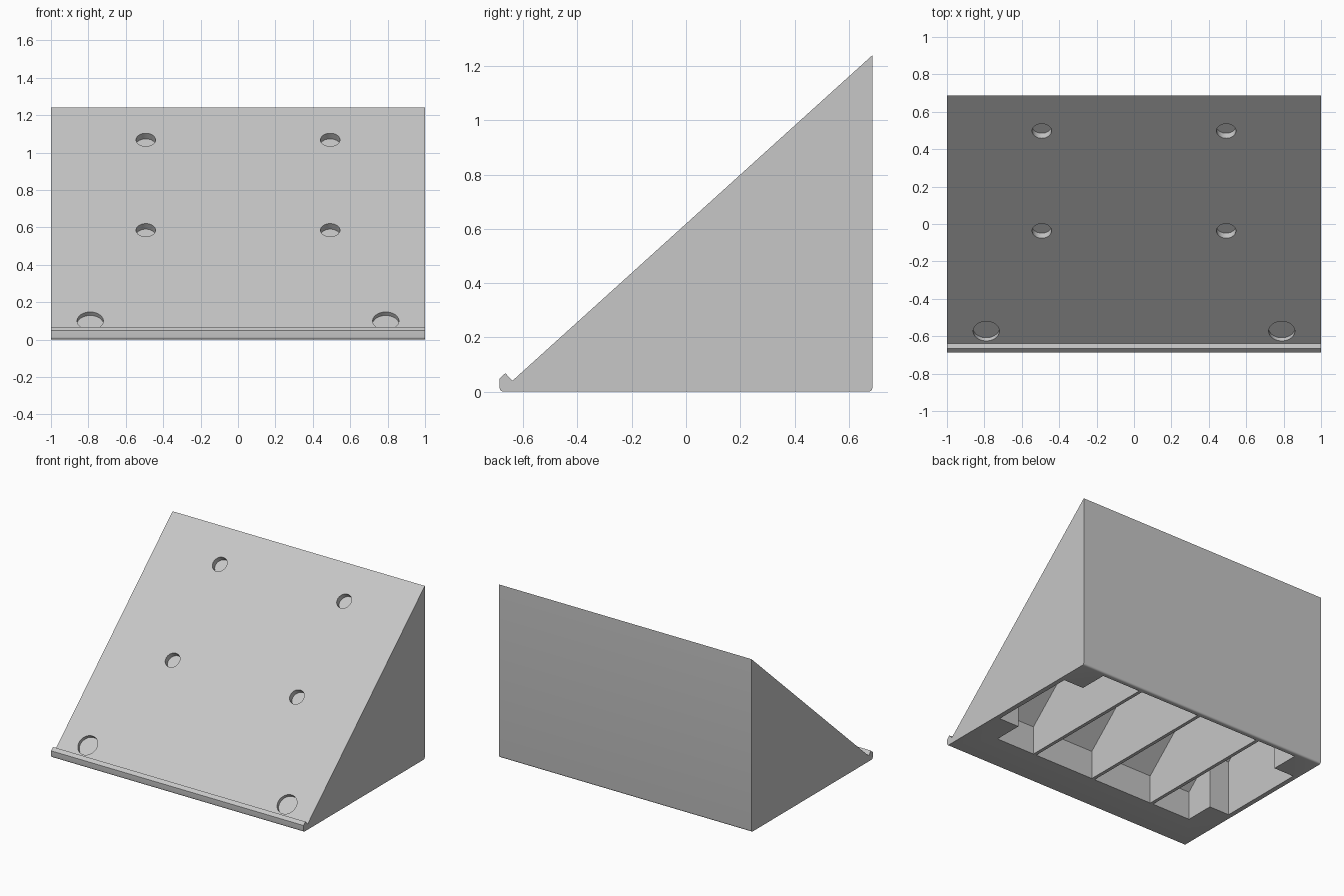
import bpy, bmesh, math
from mathutils import Matrix, Vector

old = bpy.data.objects.get("Cube")
if old:
    bpy.data.objects.remove(old, do_unlink=True)

HALF_DEPTH, TOP = 0.687, 1.24
NOTCH = (-0.64, 0.04)
SLOPE = (TOP - NOTCH[1]) / (HALF_DEPTH - NOTCH[0])
ANGLE = math.atan(SLOPE)
WALL, RIB, SKIN = 0.034, 0.024, 0.046

grey = bpy.data.materials.new("light_grey")
grey.use_nodes = True
colour = (0.57, 0.57, 0.57, 1)
grey.diffuse_color = colour
grey.node_tree.nodes["Principled BSDF"].inputs["Base Color"].default_value = colour


def slope_z(y):
    return NOTCH[1] + SLOPE * (y - NOTCH[0])


def finish(name, bm):
    bmesh.ops.recalc_face_normals(bm, faces=bm.faces)
    mesh = bpy.data.meshes.new(name)
    bm.to_mesh(mesh)
    bm.free()
    mesh.materials.append(grey)
    obj = bpy.data.objects.new(name, mesh)
    bpy.context.collection.objects.link(obj)
    return obj


def prism(name, profile, x0, x1):
    """Side profile (y, z) extruded along x."""
    bm = bmesh.new()
    face = bm.faces.new([bm.verts.new((x0, y, z)) for y, z in profile])
    out = bmesh.ops.extrude_face_region(bm, geom=[face])
    moved = [v for v in out["geom"] if isinstance(v, bmesh.types.BMVert)]
    bmesh.ops.translate(bm, verts=moved, vec=(x1 - x0, 0, 0))
    return finish(name, bm)


def slope_disc(name, x, y, radius, high, low):
    """Cylinder square to the slope, from height high to low about its surface."""
    bm = bmesh.new()
    tilt = Matrix.Rotation(ANGLE, 4, 'X')
    place = Matrix.Translation((x, y, slope_z(y))) @ tilt
    bmesh.ops.create_cone(bm, cap_ends=True, segments=48, radius1=radius, radius2=radius,
                          depth=high - low,
                          matrix=place @ Matrix.Translation((0, 0, (high + low) / 2)))
    return finish(name, bm)


def combine(body, tool, operation):
    tool.hide_render = True
    mod = body.modifiers.new(operation, 'BOOLEAN')
    mod.operation, mod.solver, mod.object = operation, 'EXACT', tool
    bpy.context.view_layer.objects.active = body
    bpy.ops.object.modifier_apply(modifier=mod.name)
    bpy.data.objects.remove(tool, do_unlink=True)


def bottom_corner(y, z, radius, start):
    """Quarter round, running anticlockwise from the start angle."""
    return [(y + radius * math.cos(start + i * math.pi / 10),
             z + radius * math.sin(start + i * math.pi / 10)) for i in range(6)]


# Wedge body with front lip and rounded bottom edges
r = 0.014
outline = bottom_corner(-HALF_DEPTH + r, r, r, math.pi)
outline += bottom_corner(HALF_DEPTH - r, r, r, 1.5 * math.pi)
outline += [(HALF_DEPTH, TOP), NOTCH, (-0.666, 0.068), (-HALF_DEPTH, 0.048)]
body = prism("wedge_stand", outline, -1, 1)


# Hollow underside: four bays between ribs, with solid corner posts
def bay(x0, x1, y0, y1):
    profile = [(y0, -0.1), (y1, -0.1), (y1, slope_z(y1) - SKIN), (y0, slope_z(y0) - SKIN)]
    combine(body, prism("bay_cutter", profile, x0, x1), 'DIFFERENCE')


front, back, post_x, rib_x = -0.41, HALF_DEPTH - WALL, 0.808, 0.493
for side in (-1, 1):
    bay(side * RIB / 2, side * (rib_x - RIB / 2), front, back)
    bay(side * (rib_x + RIB / 2), side * post_x, front, back)
    bay(side * (post_x - 0.02), side * (1 - WALL), -0.2, 0.45)

# Blind round recesses in the slope, the upper four backed by small seats
for side in (-1, 1):
    for y in (-0.037, 0.497):
        x = side * rib_x
        combine(body, slope_disc("seat", x, y, 0.066, -0.015, -0.055), 'UNION')
        combine(body, slope_disc("recess_cutter", x, y, 0.052, 0.05, -0.04), 'DIFFERENCE')
    combine(body, slope_disc("foot_cutter", side * 0.79, -0.573, 0.07, 0.012, -0.025), 'DIFFERENCE')

# Smooth round parts, sharp edges elsewhere
bpy.ops.object.select_all(action='DESELECT')
body.select_set(True)
bpy.context.view_layer.objects.active = body
bpy.ops.object.shade_smooth_by_angle(angle=math.radians(30))
